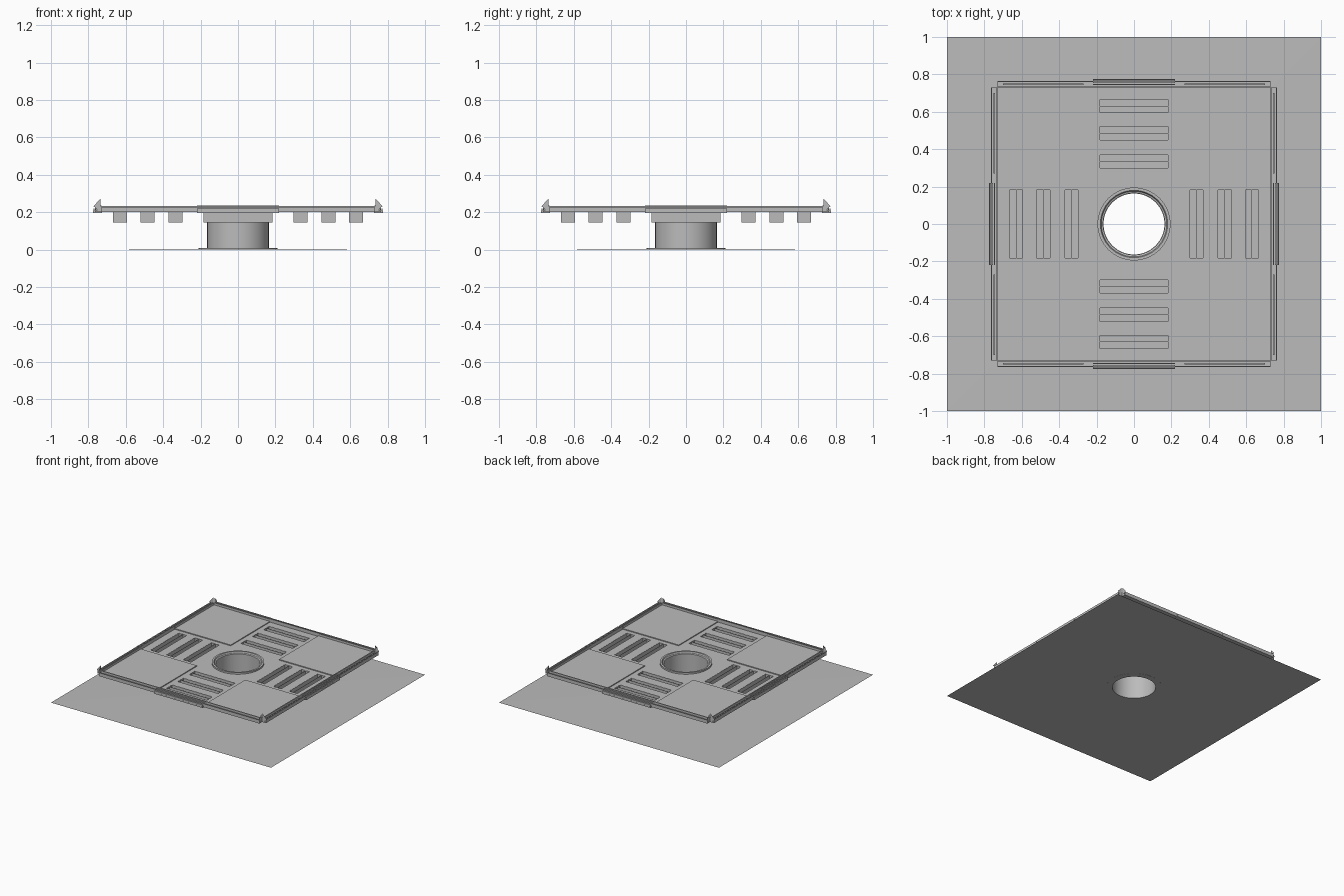
import bpy, bmesh
from math import cos, sin, pi, radians
from mathutils import Matrix, Vector

old = bpy.data.objects.get("Cube")
if old:
    bpy.data.objects.remove(old)

grey = bpy.data.materials.new("plain_grey")
grey.use_nodes = True
tone = (0.5, 0.5, 0.5, 1)
grey.diffuse_color = tone
grey.node_tree.nodes["Principled BSDF"].inputs["Base Color"].default_value = tone

SEG = 64
HALF = 0.73          # half width of the tray
ARM = 0.22           # half width of the cross arms
SLOTS = (0.335, 0.485, 0.63)
TURNS = [Matrix.Rotation(i * pi / 2, 4, 'Z') for i in range(4)]


def finish(name, bm, smooth=False):
    bmesh.ops.recalc_face_normals(bm, faces=bm.faces)
    mesh = bpy.data.meshes.new(name)
    bm.to_mesh(mesh)
    bm.free()
    ob = bpy.data.objects.new(name, mesh)
    bpy.context.collection.objects.link(ob)
    mesh.materials.append(grey)
    if smooth:
        bpy.ops.object.select_all(action='DESELECT')
        ob.select_set(True)
        bpy.context.view_layer.objects.active = ob
        bpy.ops.object.shade_smooth_by_angle(angle=radians(35))
    return ob


def box(bm, x, y, z, turn=Matrix()):
    size = Matrix.Diagonal((x[1] - x[0], y[1] - y[0], z[1] - z[0], 1))
    mid = Matrix.Translation([(a + b) / 2 for a, b in (x, y, z)])
    bmesh.ops.create_cube(bm, size=1, matrix=turn @ mid @ size)


def face(bm, points, turn=Matrix()):
    return bm.faces.new([bm.verts.new(turn @ Vector(p)) for p in points])


def lathe(name, profile, closed=True):
    bm = bmesh.new()
    rings = [[bm.verts.new((r * cos(2 * pi * i / SEG), r * sin(2 * pi * i / SEG), z))
              for i in range(SEG)] for r, z in profile]
    pairs = list(zip(rings, rings[1:]))
    if closed:
        pairs.append((rings[-1], rings[0]))
    for a, b in pairs:
        for i in range(SEG):
            j = (i + 1) % SEG
            bm.faces.new((a[i], a[j], b[j], b[i]))
    return finish(name, bm, True)


def cut(target, name, bm):
    cutter = finish(name, bm)
    cutter.hide_render = True
    cutter.hide_viewport = True
    mod = target.modifiers.new(name, 'BOOLEAN')
    mod.operation = 'DIFFERENCE'
    mod.solver = 'EXACT'
    mod.object = cutter


# Floor sheet, rising slightly to the round outlet
bm = bmesh.new()
inner, outer = [], []
for i in range(SEG):
    c, s = cos(2 * pi * i / SEG), sin(2 * pi * i / SEG)
    k = 1 / max(abs(c), abs(s))
    inner.append(bm.verts.new((c * 0.165, s * 0.165, 0.004)))
    outer.append(bm.verts.new((c * k, s * k, 0)))
for i in range(SEG):
    j = (i + 1) % SEG
    bm.faces.new((inner[i], outer[i], outer[j], inner[j]))
finish("floor_sheet", bm)

# Outlet pipe with foot flange, collar and raised lip
lathe("foot_flange", [(0.163, 0.003), (0.21, 0.003), (0.21, 0.008), (0.163, 0.008)])
lathe("outlet_pipe", [(0.165, 0.005), (0.165, 0.15)], closed=False)
lathe("outlet_collar", [(0.165, 0.145), (0.185, 0.145), (0.185, 0.2),
                        (0.195, 0.2), (0.195, 0.222), (0.18, 0.222),
                        (0.175, 0.212), (0.165, 0.208)])

# Tray panel with a sunken cross, slots and the outlet opening
bm = bmesh.new()
box(bm, (-HALF, HALF), (-HALF, HALF), (0.2, 0.216))
panel = finish("tray_panel", bm)
for name, x, y in (("cross_cutter_a", 0.8, ARM), ("cross_cutter_b", ARM, 0.8)):
    bm = bmesh.new()
    box(bm, (-x, x), (-y, y), (0.209, 0.3))
    cut(panel, name, bm)
bm = bmesh.new()
for turn in TURNS:
    for d in SLOTS:
        box(bm, (d - 0.036, d + 0.036), (-0.183, 0.183), (0.1, 0.3), turn)
cut(panel, "slot_cutter", bm)
bm = bmesh.new()
bmesh.ops.create_cone(bm, cap_ends=True, segments=SEG, radius1=0.183,
                      radius2=0.183, depth=0.4, matrix=Matrix.Translation((0, 0, 0.2)))
cut(panel, "outlet_cutter", bm)

# Slot sleeves hanging below the panel, each with a middle fin
bm = bmesh.new()
for turn in TURNS:
    for d in SLOTS:
        z = (0.145, 0.208)
        for side in (-1, 1):
            edge = sorted((d + side * 0.035, d + side * 0.0375))
            box(bm, edge, (-0.185, 0.185), z, turn)
            end = sorted((side * 0.1825, side * 0.185))
            box(bm, (d - 0.0375, d + 0.0375), end, z, turn)
        box(bm, (d - 0.001, d + 0.001), (-0.185, 0.185), z, turn)
finish("slot_sleeves", bm)

# Rim strips: gutter with lips at the ends, stepped ribs in the middle
ends, ribs, caps = bmesh.new(), bmesh.new(), bmesh.new()
for turn in TURNS:
    for side in (-1, 1):
        run = sorted((side * ARM, side * HALF))
        box(ends, (0.728, 0.764), run, (0.2, 0.212), turn)
        box(ends, (0.728, 0.736), run, (0.21, 0.234), turn)
        box(ends, (0.758, 0.764), run, (0.21, 0.228), turn)
        bar = sorted((side * 0.27, side * 0.7))
        box(ends, (0.744, 0.75), bar, (0.21, 0.222), turn)
        # Upright corner gusset at each strip end
        y = side * HALF
        face(caps, [(0.735, y, 0.2), (0.772, y, 0.232), (0.735, y, 0.273)], turn)
    box(ribs, (0.728, 0.774), (-ARM, ARM), (0.196, 0.208), turn)
    for i in range(4):
        x = 0.73 + i * 0.0125
        box(ribs, (x, x + 0.006), (-ARM, ARM), (0.205, 0.236 - i * 0.005), turn)
finish("rim_ends", ends)
finish("rim_ribs", ribs)
finish("corner_gussets", caps)
